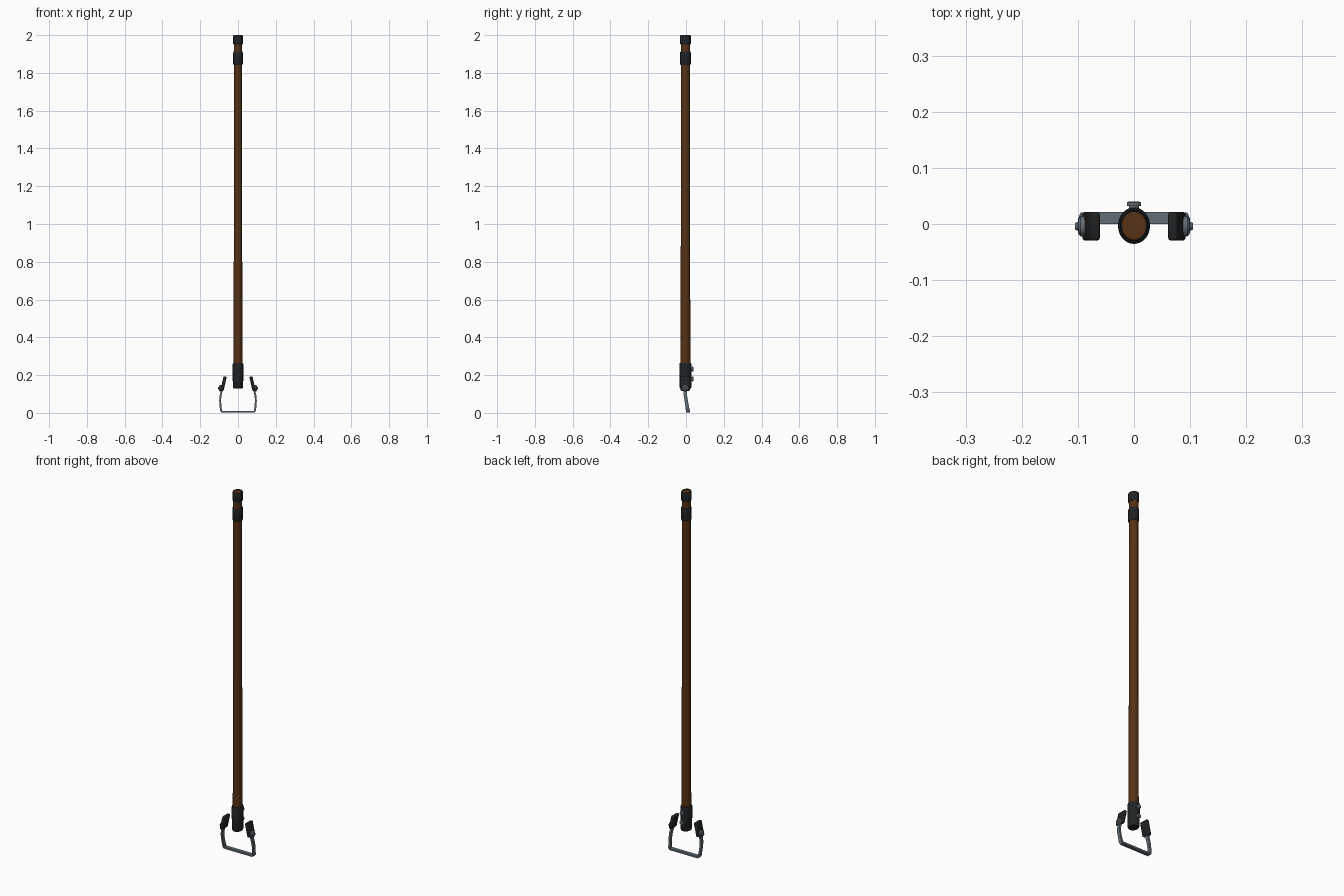
import bpy, bmesh, math
from mathutils import Vector, Matrix

if "Cube" in bpy.data.objects:
    bpy.data.objects.remove(bpy.data.objects["Cube"])


def mat(name, col):
    m = bpy.data.materials.new(name)
    m.diffuse_color = (*col, 1)
    m.use_nodes = True
    m.node_tree.nodes["Principled BSDF"].inputs["Base Color"].default_value = m.diffuse_color
    return m


WOOD = mat("brown wood", (0.095, 0.031, 0.007))
BLACK = mat("black rubber", (0.014, 0.016, 0.017))
STEEL = mat("grey steel", (0.125, 0.155, 0.175))
CY = -0.003  # handle axis in y


def finish(name, bm, material, angle=35):
    bmesh.ops.recalc_face_normals(bm, faces=bm.faces[:])
    me = bpy.data.meshes.new(name)
    bm.to_mesh(me)
    bm.free()
    me.materials.append(material)
    ob = bpy.data.objects.new(name, me)
    bpy.context.collection.objects.link(ob)
    bpy.ops.object.select_all(action='DESELECT')
    ob.select_set(True)
    bpy.context.view_layer.objects.active = ob
    bpy.ops.object.shade_smooth_by_angle(angle=math.radians(angle))
    return ob


def skin(bm, rings, closed=False):
    """Bridge matching rings of points, capping open ends."""
    rs = [[bm.verts.new(p) for p in r] for r in rings]
    n = len(rs[0])
    pairs = list(zip(rs, rs[1:])) + ([(rs[-1], rs[0])] if closed else [])
    for a, b in pairs:
        for i in range(n):
            j = (i + 1) % n
            bm.faces.new((a[i], a[j], b[j], b[i]))
    if not closed:
        bm.faces.new(rs[0])
        bm.faces.new(rs[-1])


def lathe(name, profile, material, matrix=None, closed=False, n=32):
    """Profile of (height, x radius, y radius)."""
    bm = bmesh.new()
    m = matrix or Matrix.Translation((0, CY, 0))
    skin(bm, [[m @ Vector((rx * math.cos(2 * math.pi * i / n),
                           ry * math.sin(2 * math.pi * i / n), h))
               for i in range(n)] for h, rx, ry in profile], closed)
    return finish(name, bm, material)


# Oval wooden handle
lathe("handle", [(0.16, 0.0245, 0.027), (0.40, 0.0235, 0.026), (1.0, 0.022, 0.0245),
                 (1.90, 0.0215, 0.0245), (1.996, 0.0215, 0.0245)], WOOD)


# Grip bands near the top
def band(name, z0, z1):
    c = 0.004
    lathe(name, [(z0, 0.0215, 0.0245), (z0, 0.0235, 0.0265), (z0 + c, 0.0252, 0.0282),
                 (z1 - c, 0.0252, 0.0282), (z1, 0.0235, 0.0265), (z1, 0.0215, 0.0245)],
          BLACK, closed=True)


band("lower_grip_band", 1.842, 1.912)
band("top_end_band", 1.95, 2.0)

# Socket sleeve at the bottom
lathe("socket", [(0.13, 0.024, 0.028), (0.136, 0.027, 0.031), (0.20, 0.0285, 0.0325),
                 (0.258, 0.0285, 0.0325), (0.264, 0.0265, 0.030), (0.264, 0.023, 0.026)], BLACK)

# Two bolts through the back of the socket
for k, z in enumerate((0.232, 0.18)):
    m = Matrix.Translation((0, 0.02, z)) @ Matrix.Rotation(-math.pi / 2, 4, 'X')
    lathe(f"socket_bolt_{k + 1}", [(0, 0.009, 0.009), (0.012, 0.009, 0.009),
                                   (0.012, 0.0125, 0.0125), (0.018, 0.0125, 0.0125),
                                   (0.0205, 0.009, 0.009)], STEEL, m, n=20)

# Stirrup blade: flat strip swept along a bent loop
half = [(0.0, 0.006), (0.06, 0.006), (0.086, 0.006), (0.090, 0.012), (0.093, 0.04),
        (0.0945, 0.065), (0.093, 0.088), (0.088, 0.11), (0.081, 0.14), (0.077, 0.158)]
path = [(-x, z) for x, z in half[:0:-1]] + half
rings = []
for i, (x, z) in enumerate(path):
    a = Vector(path[max(i - 1, 0)])
    b = Vector(path[min(i + 1, len(path) - 1)])
    t = (b - a).normalized()
    nx, nz = -t.y, t.x
    y = 0.0115 - 0.16 * min(z, 0.10)
    w, th = (0.0105 if z < 0.02 else 0.009), 0.005
    rings.append([(x + nx * s * th, y + d * w, z + nz * s * th)
                  for s, d in ((-1, -1), (1, -1), (1, 1), (-1, 1))])
bm = bmesh.new()
skin(bm, rings)
finish("stirrup_blade", bm, STEEL, 40)

# Pivot lugs with bolts, one each side
for side, label in ((1, "right"), (-1, "left")):
    bm = bmesh.new()
    bmesh.ops.create_cube(bm, size=1, matrix=Matrix.Diagonal((0.017, 0.051, 0.076, 1)))
    bmesh.ops.bevel(bm, geom=bm.edges[:], offset=0.005, segments=3, affect='EDGES', profile=0.5)
    bmesh.ops.transform(bm, verts=bm.verts[:],
                        matrix=Matrix.Translation((side * 0.0765, -0.004, 0.155))
                        @ Matrix.Rotation(-side * 0.22, 4, 'Y'))
    finish(f"pivot_lug_{label}", bm, BLACK)
    m = (Matrix.Translation((side * 0.078, -0.004, 0.13))
         @ Matrix.Rotation(side * math.pi / 2, 4, 'Y'))
    lathe(f"pivot_bolt_{label}", [(0, 0.010, 0.010), (0.009, 0.010, 0.010), (0.009, 0.018, 0.018),
                                  (0.017, 0.018, 0.018), (0.021, 0.014, 0.014),
                                  (0.022, 0.008, 0.008), (0.027, 0.006, 0.006)], STEEL, m, n=24)
